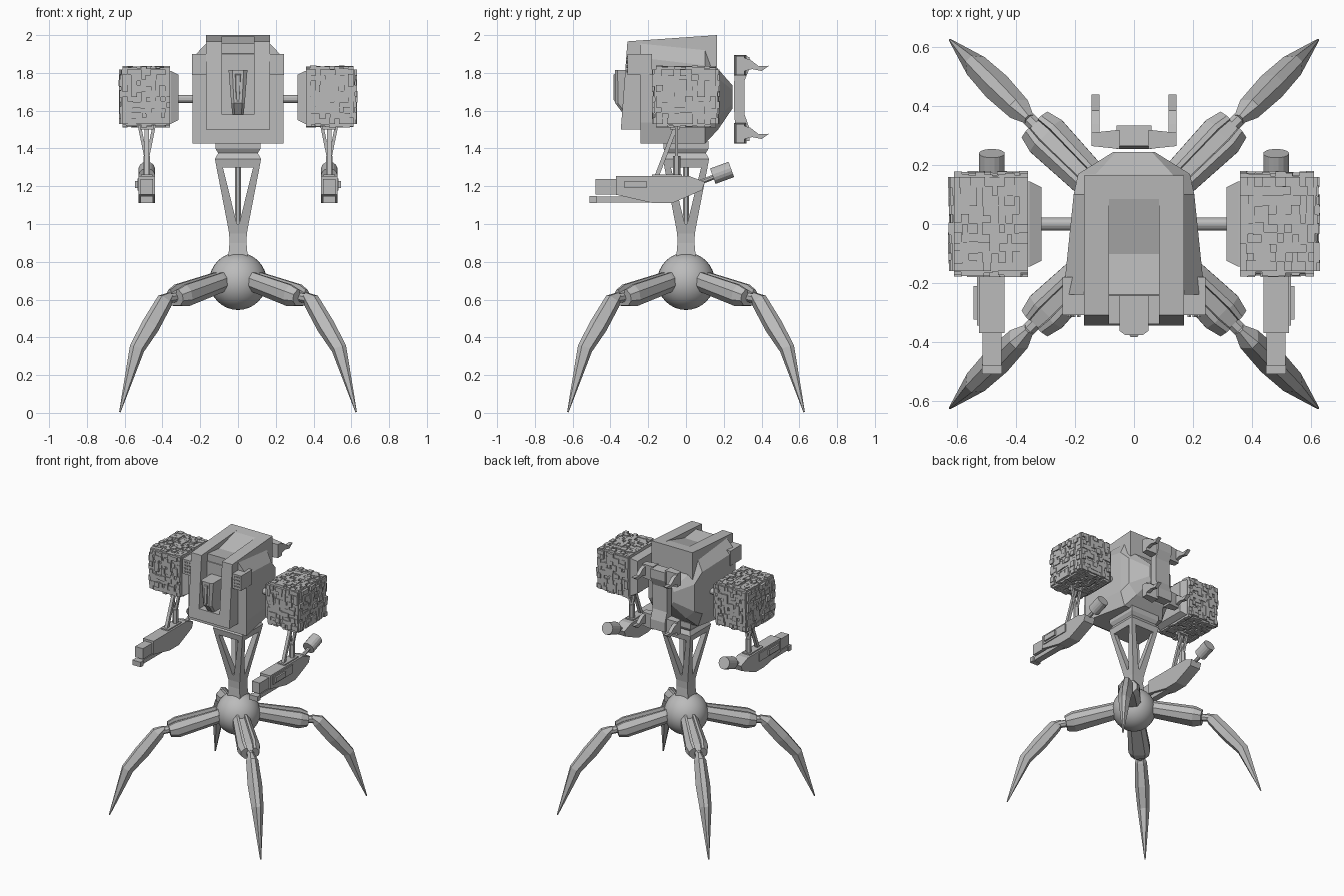
import bpy, bmesh, math, random
from mathutils import Vector, Matrix

if "Cube" in bpy.data.objects:
    bpy.data.objects.remove(bpy.data.objects["Cube"])

random.seed(4)
grey = bpy.data.materials.new("plain grey")
grey.diffuse_color = (0.5, 0.5, 0.5, 1)
grey.use_nodes = True
grey.node_tree.nodes["Principled BSDF"].inputs["Base Color"].default_value = grey.diffuse_color


def make(name, parts, matrix=Matrix()):
    """Join parts, each a list of equal-length rings lofted and capped, into one object."""
    bm = bmesh.new()
    for rings in parts:
        vs = [[bm.verts.new(matrix @ Vector(p)) for p in ring] for ring in rings]
        n = len(vs[0])
        for a, b in zip(vs, vs[1:]):
            for i in range(n):
                bm.faces.new((a[i], a[(i + 1) % n], b[(i + 1) % n], b[i]))
        bm.faces.new(vs[0][::-1])
        bm.faces.new(vs[-1])
    bmesh.ops.recalc_face_normals(bm, faces=bm.faces)
    me = bpy.data.meshes.new(name)
    bm.to_mesh(me)
    bm.free()
    me.materials.append(grey)
    ob = bpy.data.objects.new(name, me)
    bpy.context.collection.objects.link(ob)
    return ob


def box(x0, x1, y0, y1, z0, z1):
    return [[(x0, y0, z), (x1, y0, z), (x1, y1, z), (x0, y1, z)] for z in (z0, z1)]


def prism(pts, x0, x1):
    """Side (y, z) profile extruded along x."""
    return [[(x, y, z) for y, z in pts] for x in (x0, x1)]


def tube(a, b, r, n=12, r2=None):
    a, b = Vector(a), Vector(b)
    q = (b - a).to_track_quat('Z', 'Y')
    ang = [2 * math.pi * (i + .5) / n for i in range(n)]
    return [[c + q @ Vector((k * math.cos(t), k * math.sin(t), 0)) for t in ang]
            for c, k in ((a, r), (b, r if r2 is None else r2))]


def square(h, z):
    return [(-h, -h, z), (h, -h, z), (h, h, z), (-h, h, z)]


# Ball hip
bpy.ops.mesh.primitive_uv_sphere_add(segments=32, ring_count=16, radius=.152, location=(0, 0, .697))
hip = bpy.context.object
hip.name = "hip_ball"
hip.data.materials.append(grey)
bpy.ops.object.shade_smooth_by_angle()

# Waist: solid foot, four flared corner struts, core rod and head mount
struts = []
for sx in (-1, 1):
    for sy in (-1, 1):
        struts.append([[(sx * x, sy * y, z) for x, y in ((i, i), (o, i), (o, o), (i, o))]
                       for i, o, z in ((.006, .056, 1.0), (.08, .114, 1.3))])
make("waist_struts", struts)
make("waist_foot", [[square(.052, .82), square(.045, .9), square(.047, .95), square(.056, 1.0)]])
make("waist_core", [tube((0, 0, .95), (0, 0, 1.35), .018, 8)])
make("head_mount", [[square(.114, 1.3), square(.122, 1.345), square(.105, 1.375),
                     square(.12, 1.40), square(.12, 1.44)]])

# Legs: built along +x, turned to the four diagonals
def upper_ring(r, z, w, h):
    sec = [(-w, -.4), (-.55 * w, -1), (.55 * w, -1), (w, -.4), (w, .4), (.6 * w, 1),
           (.35 * w, 1), (.3 * w, .6), (-.3 * w, .6), (-.35 * w, 1), (-.6 * w, 1), (-w, .4)]
    return [(r + .2 * k * h, y, z + k * h) for y, k in sec]


def blade_ring(r, z, w, t, tilt):
    c, s = math.cos(tilt), math.sin(tilt)
    sec = [(-w, 0), (-.5 * w, -t), (.5 * w, -t), (w, 0), (.35 * w, t), (-.35 * w, t)]
    return [(r + k * c, y, z + k * s) for y, k in sec]


for k, leg in enumerate(("back_right", "back_left", "front_left", "front_right")):
    turn = Matrix.Rotation(math.radians(45 + 90 * k), 4, 'Z')
    make(leg + "_upper_leg", [[upper_ring(.08, .71, .05, .045), upper_ring(.15, .69, .06, .05),
                               upper_ring(.42, .622, .076, .057), upper_ring(.475, .61, .062, .042)]], turn)
    make(leg + "_knee", [tube((.45, 0, .615), (.55, 0, .60), .026, 8)], turn)
    make(leg + "_lower_leg", [[blade_ring(.505, .625, .02, .015, .9), blade_ring(.552, .592, .042, .042, .75),
                               blade_ring(.66, .46, .05, .046, .6), blade_ring(.76, .34, .042, .038, .45),
                               blade_ring(.885, .004, .004, .004, .2)]], turn)

# Head hull, lofted front to back
def hull_ring(y, wb, w, wt, zb, zs, zt):
    half = [(wb, zb), (w, zb + .25 * (zs - zb)), (w, zs), (wt, zt)]
    return [(x, y, z) for x, z in half] + [(-x, y, z) for x, z in half[::-1]]


make("head_hull", [[hull_ring(-.24, .24, .24, .17, 1.425, 1.88, 1.955),
                    hull_ring(.10, .17, .205, .17, 1.425, 1.84, 1.92),
                    hull_ring(.17, .12, .19, .13, 1.50, 1.77, 1.82),
                    hull_ring(.245, .05, .07, .06, 1.61, 1.71, 1.735)]])

# Two top rails with a sloping trough between, and the front frame
rail = [(-.345, 1.5), (-.31, 1.967), (.165, 2.0), (.165, 1.8), (-.2, 1.5)]
make("head_rails", [prism(rail, s * .085, s * .17) for s in (-1, 1)])
make("head_trough", [prism([(-.245, 1.5), (-.245, 1.9), (.085, 1.994), (.165, 2.0),
                            (.165, 1.8), (-.2, 1.5)], -.085, .085),
                     prism([(-.345, 1.5), (-.339, 1.58), (-.24, 1.58), (-.24, 1.5)], -.085, .085)])

# Nose plate with centre ridge
def nose_ring(z, w, y):
    return [(-w, -.24, z), (w, -.24, z), (w, y, z), (w * .6, y - .015, z), (-w * .6, y - .015, z), (-w, y, z)]


make("nose", [[nose_ring(1.58, .03, -.315), nose_ring(1.64, .036, -.36), nose_ring(1.815, .05, -.362)],
              [[(-.008, -.36, 1.62), (.008, -.36, 1.62), (.008, -.384, 1.66), (-.008, -.384, 1.66)],
               [(-.022, -.36, 1.80), (.022, -.36, 1.80), (.012, -.384, 1.79), (-.012, -.384, 1.79)]]])

# Back rack: spine, cross arms and four hooked prongs
rack = [prism([(.265, 1.44), (.255, 1.6), (.255, 1.75), (.265, 1.89), (.335, 1.885),
               (.335, 1.82), (.31, 1.76), (.31, 1.58), (.335, 1.51), (.335, 1.44)], -.06, .06)]
for s in (-1, 1):
    for z, d in ((1.84, 1), (1.48, -1)):
        rack.append([[(s * x, y0, z - h), (s * x, y1, z - h), (s * x, y1, z + h), (s * x, y0, z + h)]
                     for x, y0, y1, h in ((.05, .255, .32, .055), (.145, .265, .31, .05))])
        top = z + .03
        rack.append(prism([(.27, top + .02), (.34, top), (.385, top - .035), (.44, top - .032),
                           (.40, top - .06), (.35, top - .05), (.27, top - .07)], s * .118, s * .145))
make("back_rack", rack)


# Pod skin: uneven blocks over the five outer faces
def pod_blocks(s):
    parts = []
    lo, hi = (.36, -.16, 1.53), (.612, .16, 1.818)
    for axis, side in ((0, 1), (1, -1), (1, 1), (2, -1), (2, 1)):
        u, v = [a for a in range(3) if a != axis]
        n = 10
        for i in range(n):
            for j in range(n):
                b = [None] * 3
                for a, idx in ((u, i), (v, j)):
                    step = (hi[a] - lo[a]) / n
                    grow = random.uniform(0, .006)
                    b[a] = (lo[a] + idx * step - grow * (idx > 0), lo[a] + (idx + 1) * step + grow * (idx < n - 1))
                h = random.uniform(.002, .02)
                b[axis] = (hi[axis] - .01, hi[axis] + h) if side > 0 else (lo[axis] - h, lo[axis] + .01)
                parts.append(box(s * b[0][0], s * b[0][1], *b[1], *b[2]))
    return parts


for s, side in ((-1, "left"), (1, "right")):
    X = s * .483
    # Launcher box with small tubes
    make(side + "_launcher", [box(s * .165, s * .243, -.31, -.18, 1.79, 1.90)] +
         [tube((s * (.188 + .017 * i), -.30, 1.81 + .024 * j), (s * (.188 + .017 * i), -.316, 1.81 + .024 * j), .007, 6)
          for i in range(3) for j in range(4)])
    # Axle and pod
    make(side + "_axle", [tube((s * .15, 0, 1.663), (s * .33, 0, 1.663), .022, 12)])
    make(side + "_pod_core", [[[(s * x, -y, 1.67 - z), (s * x, y, 1.67 - z), (s * x, y, 1.67 + z), (s * x, -y, 1.67 + z)]
                               for x, y, z in ((.315, .125, .12), (.355, .145, .14), (.612, .16, .146))]])
    make(side + "_pod_blocks", pod_blocks(s))
    # Hanging arm: V struts and a raked brace
    make(side + "_arm", [tube((X - .043, -.05, 1.54), (X, -.05, 1.33), .012, 4),
                         tube((X + .043, -.05, 1.54), (X, -.05, 1.33), .012, 4),
                         tube((X, -.05, 1.36), (X, -.05, 1.22), .02, 6),
                         tube((X, -.06, 1.50), (X, -.16, 1.24), .016, 4),
                         box(X - .035, X + .035, -.085, -.035, 1.50, 1.54),
                         box(X - .03, X + .03, -.18, -.02, 1.235, 1.262)])
    # Gun body, two barrels and a side panel
    gun = [(-.37, 1.253), (.02, 1.253), (.10, 1.222), (.085, 1.18), (.03, 1.155),
           (-.07, 1.112), (-.18, 1.112), (-.37, 1.155)]
    make(side + "_gun", [prism(gun, X - .043, X + .043),
                         box(X - .032, X + .032, -.48, -.36, 1.157, 1.237),
                         box(X - .024, X + .024, -.49, -.07, 1.115, 1.145),
                         box(X - .034, X + .034, -.51, -.475, 1.11, 1.147),
                         box(X + s * .03, X + s * .05, -.345, -.11, 1.178, 1.24),
                         box(X + s * .04, X + s * .062, -.325, -.21, 1.19, 1.228)])
    # Counterweight drum on a raked rod
    make(side + "_counterweight", [tube((X, .06, 1.215), (X, .16, 1.254), .014, 8),
                                   tube((X, .142, 1.253), (X, .24, 1.289), .044, 16)])
